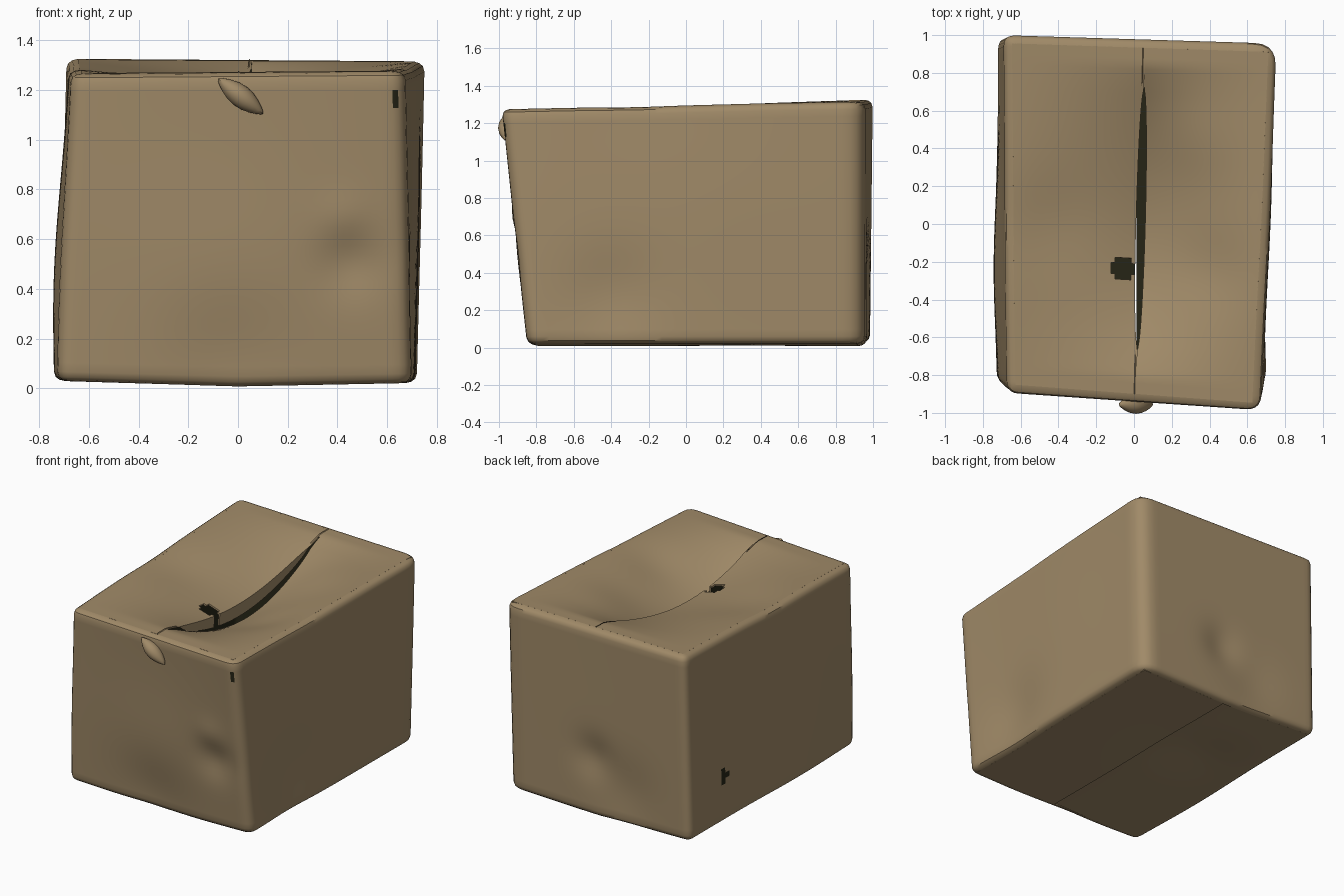
import bpy, bmesh, math
from mathutils import Vector, Matrix

if "Cube" in bpy.data.objects:
    bpy.data.objects.remove(bpy.data.objects["Cube"])


def material(name, rgb):
    m = bpy.data.materials.new(name)
    m.diffuse_color = (*rgb, 1)
    m.use_nodes = True
    m.node_tree.nodes["Principled BSDF"].inputs["Base Color"].default_value = m.diffuse_color
    return m


CARD = material("cardboard", (0.352, 0.254, 0.138))
DARK = material("dark_inside", (0.019, 0.018, 0.008))

# Box corners, counter-clockwise: front left, front right, back right, back left
BOTTOM = [Vector(c) for c in ((-.72, -.84, .03), (.70, -.85, .022), (.72, .955, .022), (-.72, .985, .03))]
TOP = [Vector(c) for c in ((-.67, -.895, 1.265), (.67, -.99, 1.275), (.755, .955, 1.315), (-.69, 1.0, 1.325))]
SIGN = [(1, 1), (-1, 1), (-1, -1), (1, -1)]
ROUND = [.06, .08, .12, .06]

# Dents: centre, radius, push
DENTS = [
    ((-.72, -.25, .45), .55, (-.035, 0, 0)),
    ((.72, -.40, .28), .25, (-.035, 0, 0)),
    ((.73, .10, .80), .50, (.012, 0, 0)),
    ((.45, -.92, .50), .13, (0, .03, 0)),
    ((.42, -.93, .68), .10, (0, -.012, 0)),
    ((-.05, -.85, .12), .25, (0, .025, 0)),
    ((0, -.90, .45), .40, (0, -.02, 0)),
    ((.05, .97, .42), .14, (0, -.03, 0)),
    ((-.20, .97, .25), .22, (0, -.02, 0)),
    ((-.45, 0, 1.29), .25, (0, 0, -.02)),
    ((.40, -.25, 1.20), .20, (0, 0, -.025)),
    ((.35, .45, 1.20), .22, (0, 0, .02)),
    ((-.30, .30, .02), .25, (0, 0, .02)),
]


def dented(p):
    q = p.copy()
    for c, r, push in DENTS:
        q += Vector(push) * math.exp(-((p - Vector(c)).length / r) ** 2)
    return q


def bottom_sag(x):
    # The bottom panels droop towards the middle seam
    return -.018 * max(0, 1 - abs(x) / .7)


def finish(bm, name, thickness=.012):
    me = bpy.data.meshes.new(name)
    bm.to_mesh(me)
    bm.free()
    ob = bpy.data.objects.new(name, me)
    bpy.context.collection.objects.link(ob)
    me.materials.append(CARD)
    me.materials.append(DARK)
    bpy.ops.object.select_all(action='DESELECT')
    bpy.context.view_layer.objects.active = ob
    ob.select_set(True)
    if thickness:
        mod = ob.modifiers.new("board", 'SOLIDIFY')
        mod.thickness = thickness
        mod.offset = -1
        mod.material_offset = 1
        bpy.ops.object.modifier_apply(modifier=mod.name)
    bpy.ops.object.shade_smooth_by_angle(angle=math.radians(35))
    return ob


def grid_faces(bm, rows, closed=False, flip=False):
    n = len(rows[0])
    for a, b in zip(rows, rows[1:]):
        for i in range(n if closed else n - 1):
            k = (i + 1) % n
            q = [a[i], a[k], b[k], b[i]]
            bm.faces.new(q[::-1] if flip else q)


def wall_loop(w, inset):
    # Rounded rectangle at height fraction w
    cs = [b.lerp(t, w) + Vector((s[0] * inset, s[1] * inset, 0)) for b, t, s in zip(BOTTOM, TOP, SIGN)]
    pts = []
    for i in range(4):
        c, prev, nxt = cs[i], cs[i - 1], cs[(i + 1) % 4]
        r, r2 = max(.012, ROUND[i] - inset), max(.012, ROUND[(i + 1) % 4] - inset)
        a = c + (prev - c).normalized() * r
        b = c + (nxt - c).normalized() * r
        for k in range(6):
            t = k / 5
            pts.append(a * (1 - t) ** 2 + c * 2 * t * (1 - t) + b * t * t)
        e = nxt + (c - nxt).normalized() * r2
        pts += [b.lerp(e, k / 40) for k in range(1, 40)]
    out = []
    for p in pts:
        q = dented(p)
        q.z += bottom_sag(p.x) * (1 - w) ** 6
        out.append(q)
    return out


# Four walls with rolled top and bottom edges
bm = bmesh.new()
levels = [(0, .045), (.004, .022), (.013, .007), (.03, 0)]
levels += [(.03 + .94 * k / 32, 0) for k in range(1, 33)]
levels += [(.987, .007), (.996, .022), (1, .045)]
rows = [[bm.verts.new(p) for p in wall_loop(w, d)] for w, d in levels]
grid_faces(bm, rows, closed=True)
for f in bm.faces:  # small dark punctures
    c = f.calc_center_median()
    left = c.x < -.6 and ((c.y - .6) / .045) ** 2 + ((c.z - .35) / .04) ** 2 < 1
    front = c.y < -.8 and abs(c.x - .64) < .012 and abs(c.z - 1.16) < .025
    if left or front:
        f.material_index = 1
finish(bm, "box_walls")


def edge_point(corners, side, v):
    # Point on the left (side -1) or right (side 1) hinge line of a panel pair
    c = [p + Vector((s[0] * .044, s[1] * .044, 0)) for p, s in zip(corners, SIGN)]
    return c[0].lerp(c[3], v) if side < 0 else c[1].lerp(c[2], v)


def top_flap(side, depth, name):
    bm = bmesh.new()
    nx, ny, rows = 30, 64, []
    for j in range(ny + 1):
        v = j / ny
        hinge, other = edge_point(TOP, side, v), edge_point(TOP, -side, v)
        y0 = hinge.lerp(other, .5).y
        seam_x = .02 + .035 * (y0 + .6) / 1.4
        gap = .024 * math.sqrt(max(0, 1 - ((y0 - .03) / .68) ** 2))
        f = (seam_x + side * gap - hinge.x) / (other.x - hinge.x)
        sag = depth * max(0, 1 - ((y0 - .02) / .83) ** 2) ** 1.2
        row = []
        for i in range(nx + 1):
            u = i / nx
            p = hinge.lerp(other, f * u)
            q = dented(p)
            q.z -= sag * u ** 1.4
            row.append(q)
        if side < 0:  # edge of the left flap bent downwards
            row.append(row[-1] + Vector((-.004, 0, -.004 - 3.6 * gap)))
        row = [bm.verts.new(p) for p in row]
        rows.append(row)
    grid_faces(bm, rows, flip=side > 0)
    if side < 0:  # torn hole beside the gap
        hole = [f for f in bm.faces if (f.calc_center_median().xy - Vector((-.055, -.24))).length < .062]
        bmesh.ops.delete(bm, geom=hole, context='FACES')
    finish(bm, name)


def bottom_flap(side, name):
    bm = bmesh.new()
    nx, ny, rows = 20, 40, []
    for j in range(ny + 1):
        v = j / ny
        hinge, other = edge_point(BOTTOM, side, v), edge_point(BOTTOM, -side, v)
        f = (.012 + side * .004 - hinge.x) / (other.x - hinge.x)
        row = []
        for i in range(nx + 1):
            p = hinge.lerp(other, f * i / nx)
            q = dented(p)
            q.z = max(0, q.z + bottom_sag(p.x))
            if side < 0:
                q.z += .008 * (i / nx) ** 6
            row.append(bm.verts.new(q))
        rows.append(row)
    grid_faces(bm, rows, flip=side < 0)
    finish(bm, name)


top_flap(-1, .15, "top_flap_left")
top_flap(1, .24, "top_flap_right")
bottom_flap(-1, "bottom_flap_left")
bottom_flap(1, "bottom_flap_right")

# Crumpled paper fold standing out of the front
bm = bmesh.new()
bmesh.ops.create_uvsphere(bm, u_segments=20, v_segments=10, radius=1)
for v in bm.verts:
    pinch = 1 - .5 * v.co.x ** 2
    v.co = Vector((v.co.x * .115, v.co.y * .05 * pinch, v.co.z * .045 * pinch))
bm.transform(Matrix.Translation((.01, -.955, 1.175)) @ Matrix.Rotation(math.radians(38), 4, 'Y'))
finish(bm, "front_crumple", 0)
